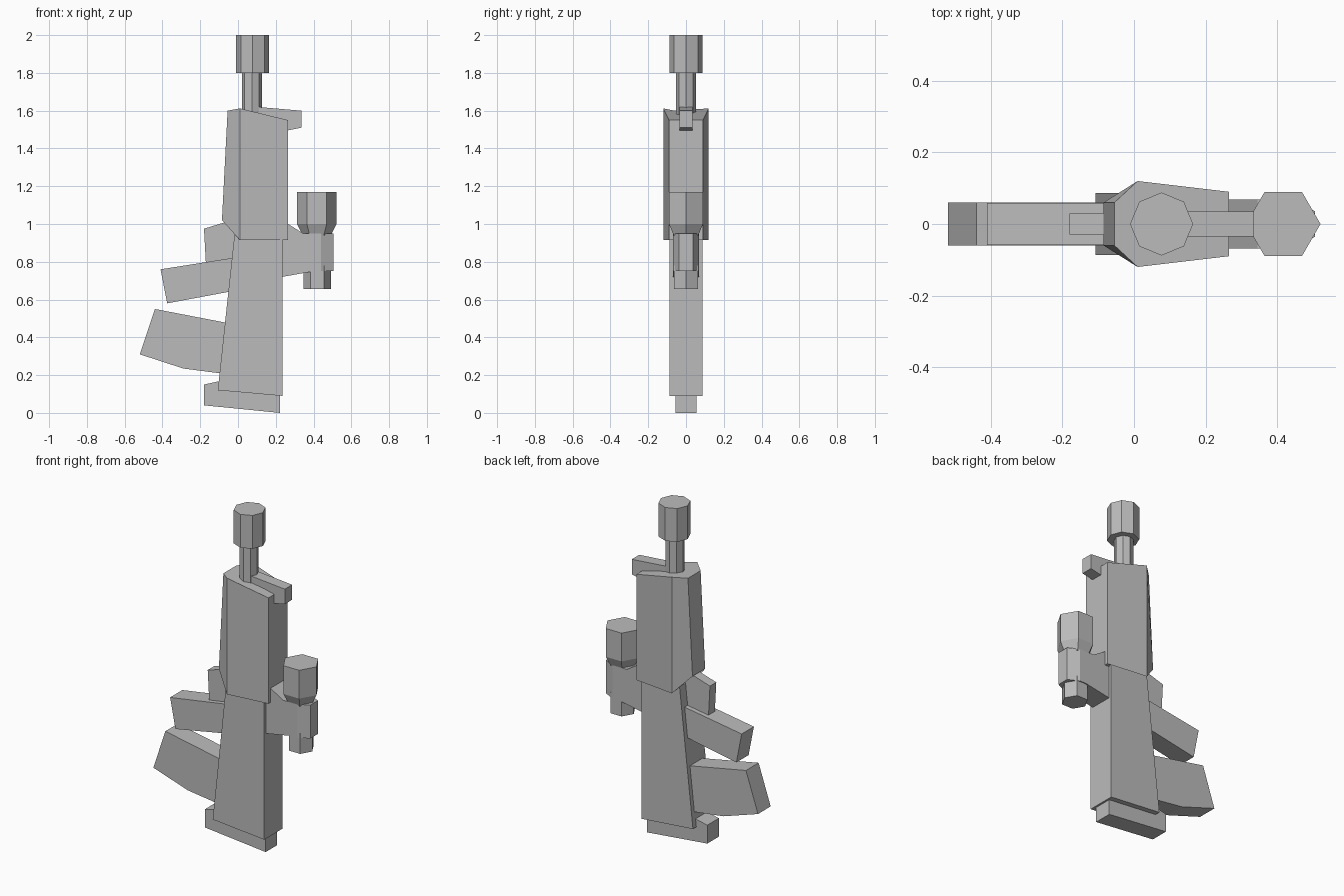
import bpy, bmesh, math

cube = bpy.data.objects.get("Cube")
if cube:
    bpy.data.objects.remove(cube)

# Single matte grey
grey = bpy.data.materials.new("plain_grey")
grey.use_nodes = True
colour = (0.5, 0.5, 0.5, 1)
grey.diffuse_color = colour
grey.node_tree.nodes["Principled BSDF"].inputs["Base Color"].default_value = colour


def loft(name, rings):
    """Closed solid through matching rings of 3D points."""
    bm = bmesh.new()
    loops = [[bm.verts.new(p) for p in ring] for ring in rings]
    n = len(loops[0])
    for a, b in zip(loops, loops[1:]):
        for i in range(n):
            j = (i + 1) % n
            bm.faces.new((a[i], a[j], b[j], b[i]))
    bm.faces.new(loops[0][::-1])
    bm.faces.new(loops[-1])
    bmesh.ops.recalc_face_normals(bm, faces=bm.faces)
    mesh = bpy.data.meshes.new(name)
    bm.to_mesh(mesh)
    bm.free()
    mesh.materials.append(grey)
    obj = bpy.data.objects.new(name, mesh)
    bpy.context.collection.objects.link(obj)
    return obj


def slab(name, half, profile):
    """Side profile (x, z) given thickness in y."""
    return loft(name, [[(x, y, z) for x, z in profile] for y in (-half, half)])


def turned(name, cx, sides, sections):
    """Upright many-sided tube from (radius, z) sections."""
    angles = [math.tau * i / sides for i in range(sides)]
    return loft(name, [[(cx + r * math.cos(a), r * math.sin(a), z) for a in angles]
                       for r, z in sections])


def mirrored(points):
    """Half outline (x, y, z) closed by its reflection in y."""
    return points + [(x, -y, z) for x, y, z in reversed(points)]


# Stock and butt
slab("stock", 0.087, [(-0.107, 0.12), (0.235, 0.09), (0.235, 0.95), (-0.018, 0.95)])
slab("butt_pad", 0.055, [(-0.18, 0.04), (0.222, 0.0), (0.222, 0.12), (-0.09, 0.17), (-0.18, 0.15)])

# Parts along the underside
slab("magazine", 0.06, [(-0.04, 0.473), (-0.44, 0.55), (-0.52, 0.31), (-0.29, 0.235), (-0.06, 0.205)])
slab("grip", 0.058, [(0.0, 0.825), (-0.41, 0.76), (-0.375, 0.58), (0.0, 0.65)])
slab("trigger_block", 0.03, [(-0.18, 0.975), (-0.05, 1.015), (0.02, 1.0), (0.02, 0.82), (-0.17, 0.79)])

# Tapered six-sided handguard
loft("handguard", [
    mirrored([(-0.085, 0.06, 1.02), (0.01, 0.12, 0.915), (0.265, 0.09, 0.915)]),
    mirrored([(-0.055, 0.06, 1.6), (0.01, 0.12, 1.612), (0.265, 0.09, 1.55)]),
])

# Barrel, muzzle and front sight
turned("barrel", 0.073, 8, [(0.053, 1.5), (0.053, 1.81)])
turned("muzzle", 0.077, 8, [(0.088, 1.8), (0.088, 2.0)])
slab("front_sight", 0.035, [(0.1, 1.62), (0.335, 1.6), (0.335, 1.51), (0.262, 1.495), (0.1, 1.53)])

# Scope mount with a chamfered outer end
slab("mount_arm", 0.069, [(0.2, 1.035), (0.265, 1.0), (0.345, 0.95), (0.44, 0.95), (0.44, 0.757), (0.2, 0.714)])
loft("mount_end", [
    mirrored([(0.36, 0.069, z), (0.44, 0.069, z), (0.505, 0.036, z)]) for z in (0.75, 0.95)
])

# Scope
turned("scope_bell", 0.417, 6, [(0.075, 0.94), (0.104, 1.0), (0.104, 1.17)])
turned("scope_eyepiece", 0.42, 6, [(0.073, 0.655), (0.073, 0.78)])
